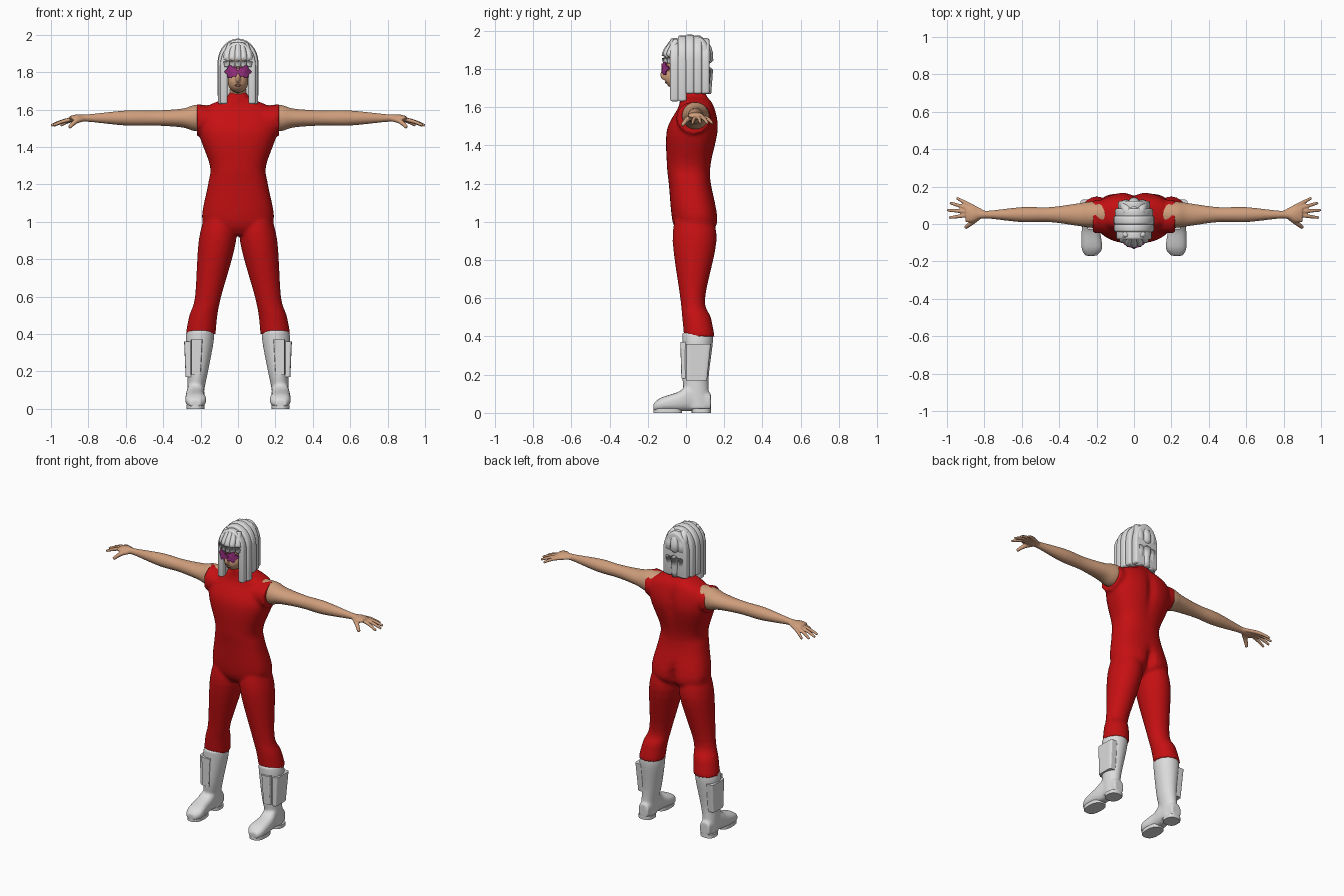
import bpy, bmesh, math
from mathutils import Matrix, Vector

cube = bpy.data.objects.get("Cube")
if cube:
    bpy.data.objects.remove(cube, do_unlink=True)


def material(name, *rgb):
    mat = bpy.data.materials.new(name)
    mat.use_nodes = True
    mat.diffuse_color = (*rgb, 1)
    mat.node_tree.nodes["Principled BSDF"].inputs["Base Color"].default_value = (*rgb, 1)
    return mat


RED = material("suit red", .56, .005, .006)
SKIN = material("skin", .62, .34, .2)
WHITE = material("white", .72, .72, .72)
PURPLE = material("mask purple", .32, .03, .22)
LIP = material("lip brown", .42, .18, .12)


def spline(rows, steps=5):
    """Smooth curve through the given rows of numbers."""
    rows = [Vector(row) for row in rows]
    last = len(rows) - 1
    result = []
    for k in range(last):
        before, start, end, after = (rows[max(0, min(last, k + d))] for d in (-1, 0, 1, 2))
        lead_in, lead_out = (end - before) / 2, (after - start) / 2
        for step in range(steps):
            t = step / steps
            ease = t * t * (3 - 2 * t)
            result.append(start.lerp(end, ease) + lead_in * t * (1 - t) ** 2
                          - lead_out * t * t * (1 - t))
    return result + [rows[-1]]


def circle(count):
    angles = [math.tau * i / count for i in range(count)]
    return [(math.cos(a), math.sin(a)) for a in angles]


def skin_rings(bm, rings):
    count = len(rings[0])
    for ring, following in zip(rings, rings[1:]):
        for i in range(count):
            j = (i + 1) % count
            bm.faces.new((ring[i], ring[j], following[j], following[i]))
    bm.faces.new(rings[0])
    bm.faces.new(rings[-1])


def loft(bm, rows, axis="z", power=2, side=1):
    """Rows are position, then lower and upper limits on the two other axes."""
    def rounded(value, low, high):
        bulge = math.copysign(abs(value) ** (2 / power), value)
        return (low + high) / 2 + bulge * (high - low) / 2

    rings = []
    for t, a_low, a_high, b_low, b_high in spline(rows):
        ring = []
        for c, s in circle(40):
            co = [rounded(c, a_low, a_high), rounded(s, b_low, b_high)]
            co.insert("xyz".index(axis), t)
            co[0] *= side
            ring.append(bm.verts.new(co))
        rings.append(ring)
    skin_rings(bm, rings)


def strand(bm, *rows):
    """Round tube through x, y, z, radius rows."""
    path = spline(rows)
    rings = []
    for k, row in enumerate(path):
        ahead, behind = path[min(k + 1, len(path) - 1)], path[max(k - 1, 0)]
        turn = (ahead - behind).to_3d().to_track_quat("Z", "Y")
        rings.append([bm.verts.new(row.to_3d() + turn @ Vector((c, s, 0)) * row.w)
                      for c, s in circle(14)])
    skin_rings(bm, rings)


def blob(bm, centre, radii):
    place = Matrix.Translation(centre) @ Matrix.Diagonal((*radii, 1))
    bmesh.ops.create_uvsphere(bm, u_segments=32, v_segments=20, radius=1, matrix=place)


def build(name, bm, mat, voxel=0, mirror=False, smooth=True):
    bmesh.ops.recalc_face_normals(bm, faces=bm.faces[:])
    mesh = bpy.data.meshes.new(name)
    bm.to_mesh(mesh)
    bm.free()
    mesh.materials.append(mat)
    for face in mesh.polygons:
        face.use_smooth = smooth
    ob = bpy.data.objects.new(name, mesh)
    bpy.context.collection.objects.link(ob)
    if voxel:
        blend = ob.modifiers.new("blend", "REMESH")
        blend.mode, blend.voxel_size, blend.use_smooth_shade = "VOXEL", voxel, True
        soften = ob.modifiers.new("soften", "SMOOTH")
        soften.factor, soften.iterations = .5, 4
    if mirror:
        ob.modifiers.new("mirror", "MIRROR").use_mirror_merge = False
    return ob


# Sleeveless suit: torso with spine groove and seat cleft, cap sleeves, legs
bm = bmesh.new()
torso = [(.93, .08, -.03, .1), (1, .19, -.07, .17), (1.2, .16, -.09, .13), (1.3, .15, -.1, .13),
         (1.48, .21, -.1, .17), (1.6, .19, -.04, .15), (1.66, .07, -.03, .11), (1.69, .06, -.03, .1)]
loft(bm, [(z, -half, half, front, back) for z, half, front, back in torso], power=2.4)
for v in bm.verts:
    if v.co.y > .05:
        cleft = .045 * math.exp(-((v.co.z - 1) / .07) ** 2)
        groove = .02 * math.exp(-((v.co.z - 1.5) / .12) ** 2)
        v.co.y -= (cleft + groove) * math.exp(-(v.co.x / .03) ** 2)
for side in (-1, 1):
    loft(bm, [(.1, -.05, .13, 1.46, 1.61), (.22, -.05, .13, 1.46, 1.63)], axis="x", side=side)
    loft(bm, [(1.05, .03, .17, -.05, .13), (.9, .01, .21, -.07, .16), (.6, .09, .23, -.03, .1),
              (.5, .11, .26, -.02, .13), (.4, .12, .28, -.01, .15)], side=side)
build("suit", bm, RED, voxel=.01)

# Bare arms with a flat palm, fanned fingers and a thumb
bm = bmesh.new()
arm = [(.15, .07, .07), (.23, .07, .07), (.3, .06, .05), (.45, .04, .04),
       (.6, .04, .04), (.8, .02, .02), (.86, .04, .02), (.9, .04, .01)]
arm_y, arm_z = .05, 1.555
loft(bm, [(x, arm_y - wide, arm_y + wide, arm_z - tall, arm_z + tall) for x, wide, tall in arm],
     axis="x")
wrist = Vector((.8, .06, arm_z))


def finger(degrees, reach, radius, drop):
    way = Vector((math.cos(math.radians(degrees)), math.sin(math.radians(degrees)), 0)) * reach
    knuckle, tip = wrist + way * .6, wrist + way
    knuckle.z -= drop * .3
    tip.z -= drop
    strand(bm, (*wrist, radius), (*knuckle, radius), (*tip, radius * .7))


for i in range(4):
    finger(28 - 12 * i, .2 - .008 * (i - 2) ** 2, .011, .04)
finger(-38, .13, .014, .05)
build("arms", bm, SKIN, voxel=.005, mirror=True)

# Head: cranium, jaw, nose and neck
bm = bmesh.new()
blob(bm, (0, 0, 1.83), (.066, .11, .1))
blob(bm, (0, -.04, 1.75), (.055, .07, .06))
blob(bm, (0, -.11, 1.77), (.014, .025, .03))
strand(bm, (0, .03, 1.64, .055), (0, .02, 1.75, .05))
build("head", bm, SKIN, voxel=.005)

bm = bmesh.new()
blob(bm, (0, -.103, 1.73), (.02, .008, .006))
build("lips", bm, LIP)

# Scalloped eye mask, curved round the face
bm = bmesh.new()
eye_x, eye_z, mask_y = .036, 1.803, -.128
for side in (-1, 1):
    hub = bm.verts.new((side * eye_x, mask_y + .006, eye_z))
    rim = []
    for c, s in circle(40):
        radius = .031 + .005 * math.cos(5 * math.atan2(s, c))
        x = eye_x + radius * c
        rim.append(bm.verts.new((side * x, mask_y + 7 * x * x, eye_z + radius * s)))
    for a, b in zip(rim, rim[1:] + rim[:1]):
        bm.faces.new((hub, a, b))
half, rise = .014, .01
bm.faces.new([bm.verts.new((x, mask_y, eye_z + z)) for x, z in
              ((-half, -rise), (half, -rise), (half, rise), (-half, rise))])
mask = build("eye_mask", bm, PURPLE, smooth=False)
mask.modifiers.new("thickness", "SOLIDIFY").thickness = .008


# Hair: overlapping bands draped from side to side, open round the face
def arch(half, top, bottom):
    shoulder = .13
    curve = [(-half * c, top - shoulder + shoulder * s) for c, s in circle(28) if s > -.01]
    curve.sort()
    return [(-half, bottom)] + curve + [(half, bottom)]


bm = bmesh.new()
for i in range(5):
    y = .04 * i - .06
    half, top = .11 - 3 * (y - .01) ** 2, 1.98 - 3 * (y - .02) ** 2
    bottom = 1.63 if y < 0 else 1.67
    outline = arch(half, top, bottom)
    if y < 0:
        wall = .04
        outline += arch(half - wall, top - wall, bottom)[::-1]
    face = bm.faces.new([bm.verts.new((x, y - .023, z)) for x, z in outline])
    extruded = bmesh.ops.extrude_face_region(bm, geom=[face])["geom"]
    bmesh.ops.translate(bm, vec=(0, .046, 0),
                        verts=[v for v in extruded if isinstance(v, bmesh.types.BMVert)])
bands = build("hair_bands", bm, WHITE)
rounding = bands.modifiers.new("rounding", "BEVEL")
rounding.width, rounding.segments = .012, 3

# Fringe and back locks
bm = bmesh.new()


def lock(x, y, bottom, radius):
    strand(bm, (x * .7, y * .6, 1.95, radius * .8), (x, y, 1.88, radius),
           (x, y, bottom, radius * .7))


for i in range(-2, 3):
    lock(.029 * i, .006 * i * i - .106, 1.83, .02)
for i in (-1, 0, 1):
    lock(.044 * i, .11 - .012 * abs(i), 1.67, .032)
build("hair_locks", bm, WHITE)

# Boots: shaft and foot blended together
bm = bmesh.new()
loft(bm, [(.02, .18, .27, 0, .13), (.1, .18, .27, -.01, .12), (.2, .16, .27, -.02, .12),
          (.36, .13, .28, -.02, .14), (.42, .13, .27, -.02, .14)])
loft(bm, [(-.17, .2, .26, .01, .05), (-.13, .17, .28, .01, .08), (-.04, .18, .28, .01, .11),
          (.03, .18, .27, .01, .15), (.13, .19, .26, .01, .1)], axis="y", power=2.6)
build("boots", bm, WHITE, voxel=.008, mirror=True)

# Soles and heels
bm = bmesh.new()
for front, back in ((-.17, -.02), (.03, .13)):
    loft(bm, [(z, .18, .275, front, back) for z in (0, .023)], power=2.6)
build("boot_soles", bm, WHITE, mirror=True, smooth=False)

# Shin and calf guards on the boot shafts
bm = bmesh.new()
loft(bm, [(.18, .2, .25, -.024, .03), (.37, .19, .25, -.03, .03)], power=8)
loft(bm, [(.17, .23, .28, 0, .11), (.36, .23, .288, 0, .13)], power=6)
build("boot_guards", bm, WHITE, mirror=True, smooth=False)
